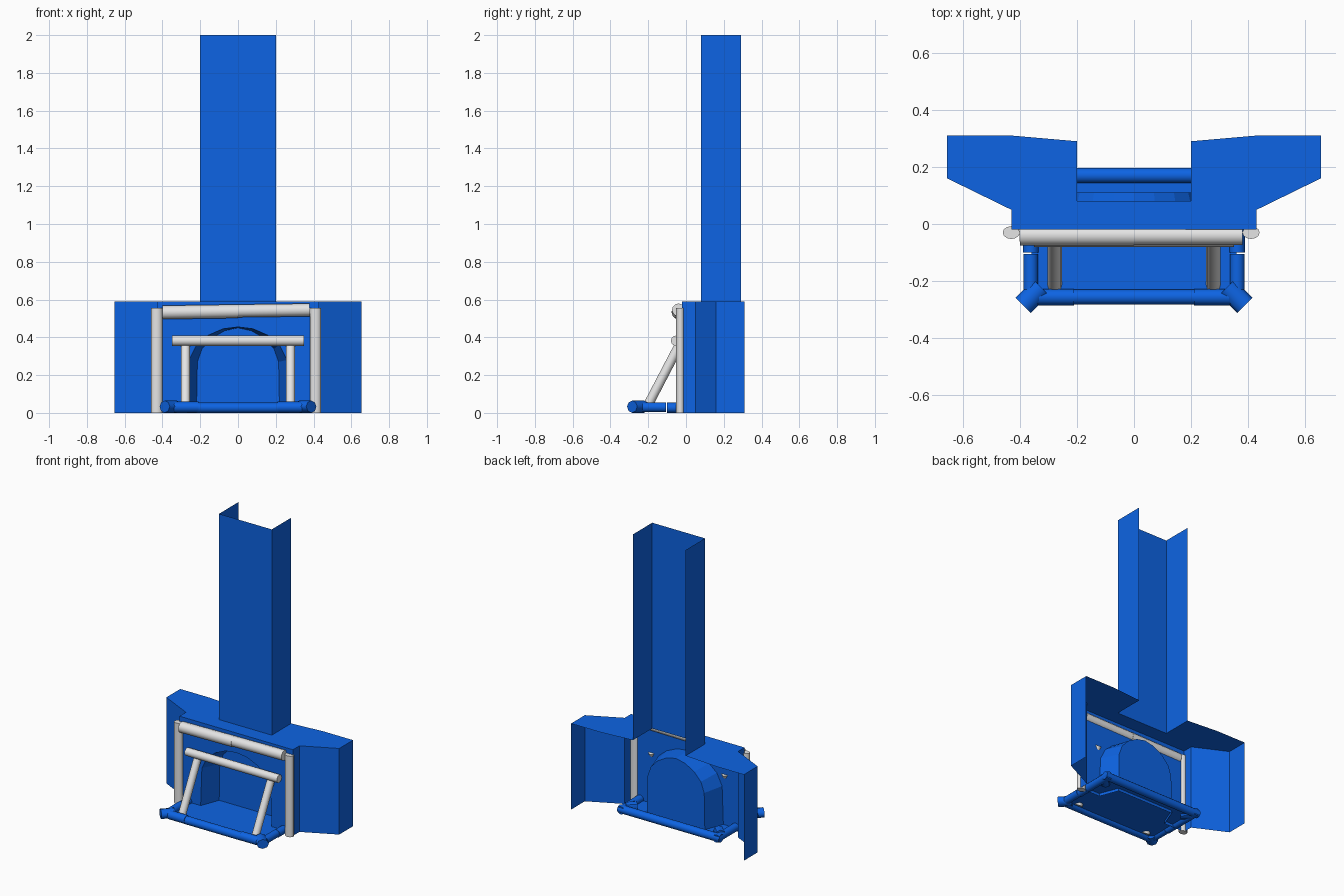
import bpy
from math import pi
from mathutils import Vector

cube = bpy.data.objects.get("Cube")
if cube:
    bpy.data.objects.remove(cube)


def material(name, rgb):
    m = bpy.data.materials.new(name)
    m.use_nodes = True
    m.diffuse_color = (*rgb, 1)
    bsdf = next(n for n in m.node_tree.nodes if n.type == 'BSDF_PRINCIPLED')
    bsdf.inputs["Base Color"].default_value = (*rgb, 1)
    return m


BLUE = material("blue", (0.004, 0.127, 0.77))
GREY = material("light grey", (0.78, 0.78, 0.78))


def mesh(name, verts, faces, mat=BLUE):
    me = bpy.data.meshes.new(name)
    me.from_pydata(verts, [], faces)
    me.materials.append(mat)
    ob = bpy.data.objects.new(name, me)
    bpy.context.collection.objects.link(ob)
    return ob


def walls(name, path, z0, z1):
    """Open sheet wall following a plan path."""
    n = len(path)
    verts = [(x, y, z) for z in (z0, z1) for x, y in path]
    return mesh(name, verts, [(i, i + 1, n + i + 1, n + i) for i in range(n - 1)])


def rod(name, a, b, r, mat=BLUE, flat=1.0, sides=12):
    """Round bar between two points; flat squashes its local y radius."""
    a, b = Vector(a), Vector(b)
    d = b - a
    bpy.ops.mesh.primitive_cylinder_add(vertices=sides, radius=r, depth=d.length,
                                        location=(a + b) / 2)
    ob = bpy.context.object
    ob.name = name
    ob.rotation_euler = d.to_track_quat('Z', 'Y').to_euler()
    ob.scale.y = flat
    ob.data.materials.append(mat)
    bpy.ops.object.shade_smooth_by_angle(angle=pi / 4)
    return ob


def mirrored(half):
    """Complete a half outline that starts on the right and ends at the middle."""
    return half + [(-x, z) for x, z in reversed(half[:-1])]


TOP, FRONT = 0.59, -0.02

# chimney: three sided sheet, open at the back
walls("chimney", [(-0.2, 0.29), (-0.2, 0.08), (0.2, 0.08), (0.2, 0.29)], TOP, 2)

# surround: flared side walls and flat top
side = [(0.655, 0.31), (0.655, 0.16), (0.43, 0.05), (0.43, FRONT)]
for name, s in (("left_side_wall", 1), ("right_side_wall", -1)):
    walls(name, [(s * x, y) for x, y in side], 0, TOP)
half_top = [(0.2, 0.08), (0.2, 0.29), (0.43, 0.31)] + side
plan = half_top + [(-x, y) for x, y in reversed(half_top)]
mesh("surround_top", [(x, y, TOP) for x, y in plan], [tuple(range(len(plan)))])

# front wall with an arched opening, as strips between opening and frame
arch = mirrored([(0.27, 0), (0.26, 0.28), (0.22, 0.36), (0.16, 0.41), (0.08, 0.445), (0, 0.455)])
frame = mirrored([(0.43, 0), (0.43, 0.28), (0.43, TOP), (0.16, TOP), (0.08, TOP), (0, TOP)])
n = len(arch)
mesh("front_wall", [(x, FRONT, z) for x, z in arch + frame],
     [(i, i + 1, n + i + 1, n + i) for i in range(n - 1)])

# firebox: vault narrowing to an arched back
rear = mirrored([(0.22, 0), (0.215, 0.27), (0.19, 0.34), (0.14, 0.395), (0.07, 0.435), (0, 0.45)])
box = mesh("firebox",
           [(x, FRONT, z) for x, z in arch] + [(x, 0.11, z) for x, z in rear],
           [(i, i + 1, n + i + 1, n + i) for i in range(n - 1)] + [tuple(range(n, 2 * n))])

# hearth floor and its edging
mesh("hearth_floor", [(-0.36, -0.25, 0.02), (0.36, -0.25, 0.02),
                      (0.36, 0.17, 0.02), (-0.36, 0.17, 0.02)], [(0, 1, 2, 3)])
R, H = 0.027, 0.027
rod("hearth_front_edge", (-0.215, -0.256, H), (0.215, -0.256, H), R)
rod("hearth_back_edge", (-0.385, 0.17, H), (0.385, 0.17, H), R)
for label, s in (("left", 1), ("right", -1)):
    rod(label + "_hearth_side_edge", (s * 0.362, -0.1, H), (s * 0.362, 0.19, H), R)
    rod(label + "_hearth_side_joint", (s * 0.362, -0.23, 0.03), (s * 0.362, -0.105, 0.03), 0.026)
    rod(label + "_hearth_front_joint", (s * 0.21, -0.256, 0.03), (s * 0.34, -0.256, 0.03), 0.029)
    rod(label + "_front_corner", (s * 0.388, -0.285, 0.033), (s * 0.325, -0.222, 0.033),
        0.038, flat=0.85, sides=8)
    rod(label + "_back_corner", (s * 0.36, 0.14, 0.033), (s * 0.31, 0.09, 0.033),
        0.033, sides=8)
    # slanted screen legs
    rod(label + "_screen_leg", (s * 0.278, -0.215, 0.015), (s * 0.278, -0.03, 0.37), 0.025, GREY)

# screen rail
rod("screen_rail", (-0.35, -0.053, 0.382), (0.35, -0.053, 0.382), 0.027, GREY)

# mantel beam in two lengths, and its posts
rod("right_mantel_beam", (-0.4, -0.04, 0.532), (0, -0.04, 0.538), 0.036, GREY)
rod("left_mantel_beam", (0, -0.04, 0.54), (0.38, -0.04, 0.545), 0.034, GREY)
for name, x in (("left_post", 0.41), ("right_post", -0.43)):
    rod(name, (x, -0.03, 0), (x, -0.03, 0.555), 0.03, GREY, flat=0.75)
